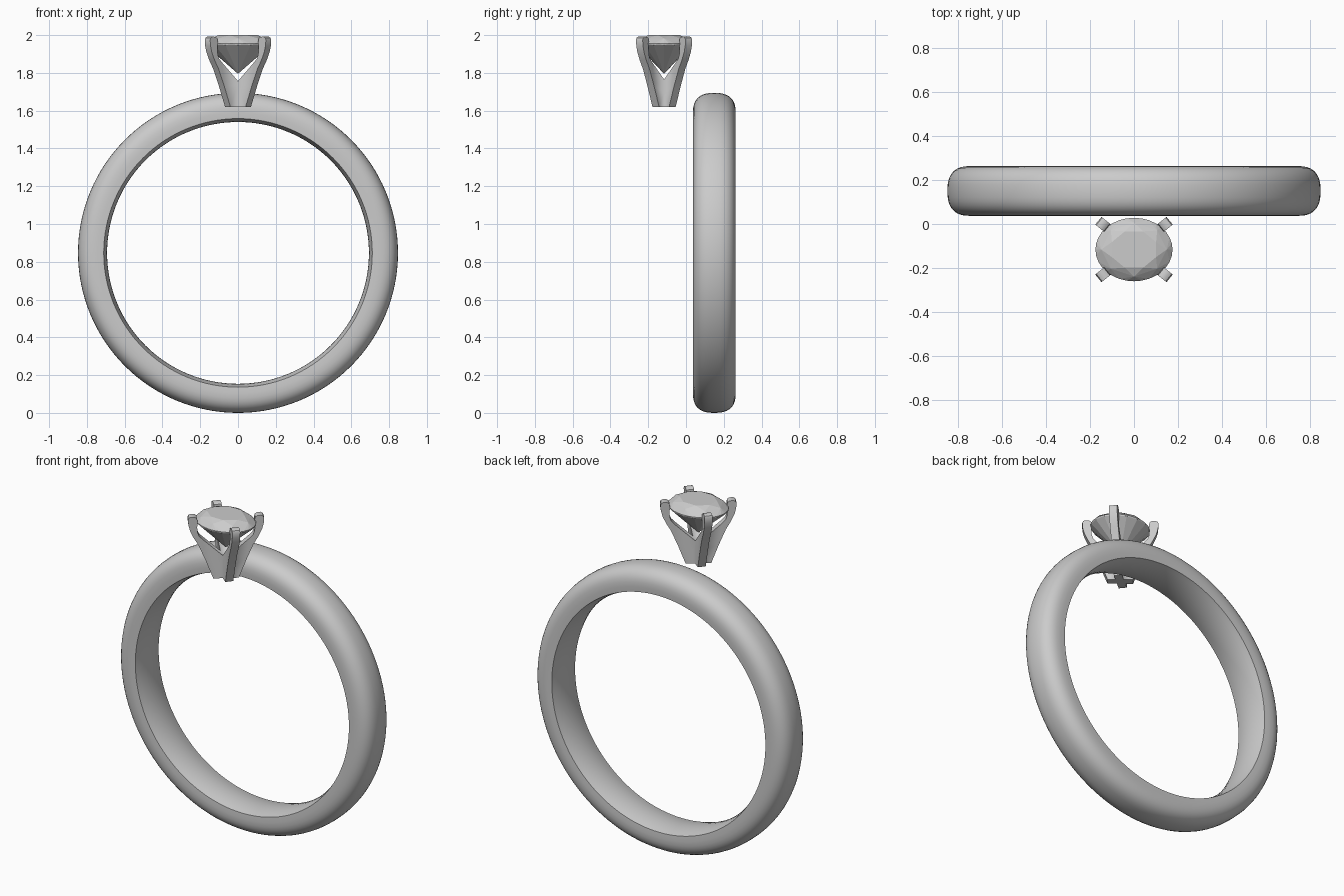
import bpy, bmesh
from math import sin, cos, pi, radians, copysign
from mathutils import Matrix

if "Cube" in bpy.data.objects:
    bpy.data.objects.remove(bpy.data.objects["Cube"])

SETTING_Y = -0.116


def add_object(name, bm, location=(0, 0, 0), smooth=None):
    bmesh.ops.recalc_face_normals(bm, faces=bm.faces)
    mesh = bpy.data.meshes.new(name)
    bm.to_mesh(mesh)
    bm.free()
    ob = bpy.data.objects.new(name, mesh)
    ob.location = location
    bpy.context.collection.objects.link(ob)
    if smooth:
        bpy.ops.object.select_all(action='DESELECT')
        ob.select_set(True)
        bpy.context.view_layer.objects.active = ob
        bpy.ops.object.shade_smooth_by_angle(angle=radians(smooth))
    return ob


# Band: rounded outside, gently bulging inside, turned around the y axis
def make_band():
    half, shoulder, outer, edge, inner = 0.113, 0.742, 0.847, 0.711, 0.693
    profile = []
    for i in range(19):
        a = pi * i / 18
        c, s = cos(a), sin(a)
        profile.append((copysign(abs(c) ** 0.78, c) * half,
                        shoulder + (outer - shoulder) * abs(s) ** 0.78))
    for i in range(9):
        t = -1 + 2 * i / 8
        profile.append((t * half * 0.98, inner + (edge - inner) * t * t))
    bm = bmesh.new()
    n = 128
    rings = []
    for k in range(n):
        a = 2 * pi * k / n
        rings.append([bm.verts.new((r * cos(a), y, r * sin(a))) for y, r in profile])
    m = len(profile)
    for k in range(n):
        p, q = rings[k], rings[(k + 1) % n]
        for j in range(m):
            bm.faces.new((p[j], p[(j + 1) % m], q[(j + 1) % m], q[j]))
    return add_object("ring_band", bm, (0, 0.15, outer), smooth=35)


# Prongs: one flat curved fin set diagonally, mirrored into a cross of four
def make_prongs():
    profile = [(-0.04, 1.62), (0.07, 1.62), (0.112, 1.73), (0.150, 1.82),
               (0.178, 1.868), (0.197, 1.91), (0.206, 1.945), (0.208, 1.975),
               (0.203, 1.986), (0.190, 1.992), (0.170, 1.990), (0.159, 1.982),
               (0.156, 1.965), (0.158, 1.93), (0.156, 1.90), (0.148, 1.877),
               (0.13, 1.858), (0.0, 1.740), (-0.04, 1.704)]
    w = 0.0225
    bm = bmesh.new()
    face = bm.faces.new([bm.verts.new((r, -w, z)) for r, z in profile])
    res = bmesh.ops.extrude_face_region(bm, geom=[face])
    moved = [v for v in res['geom'] if isinstance(v, bmesh.types.BMVert)]
    bmesh.ops.translate(bm, verts=moved, vec=(0, 2 * w, 0))
    bmesh.ops.triangulate(bm, faces=[f for f in bm.faces if len(f.verts) > 4])
    bmesh.ops.rotate(bm, verts=bm.verts, matrix=Matrix.Rotation(radians(39), 3, 'Z'))
    ob = add_object("setting_prongs", bm, (0, SETTING_Y, 0), smooth=35)
    mod = ob.modifiers.new("four_prongs", 'MIRROR')
    mod.use_axis = (True, True, False)
    mod.use_bisect_axis = (True, True, False)
    return ob


# Stone: oval brilliant cut as the hull of table, crown, girdle and culet points
def make_stone():
    bm = bmesh.new()
    rings = [(8, 0.62, 2.0, 0.5), (8, 0.85, 1.983, 0.0),
             (32, 1.0, 1.956, 0.0), (16, 1.0, 1.948, 0.0)]
    for n, scale, z, shift in rings:
        for k in range(n):
            a = 2 * pi * (k + shift) / n
            bm.verts.new((0.175 * scale * cos(a), 0.144 * scale * sin(a), z))
    bm.verts.new((0, 0, 1.795))
    bmesh.ops.convex_hull(bm, input=bm.verts)
    bmesh.ops.dissolve_limit(bm, angle_limit=radians(1), verts=bm.verts, edges=bm.edges)
    return add_object("oval_stone", bm, (0, SETTING_Y, 0))


make_band()
make_prongs()
make_stone()
